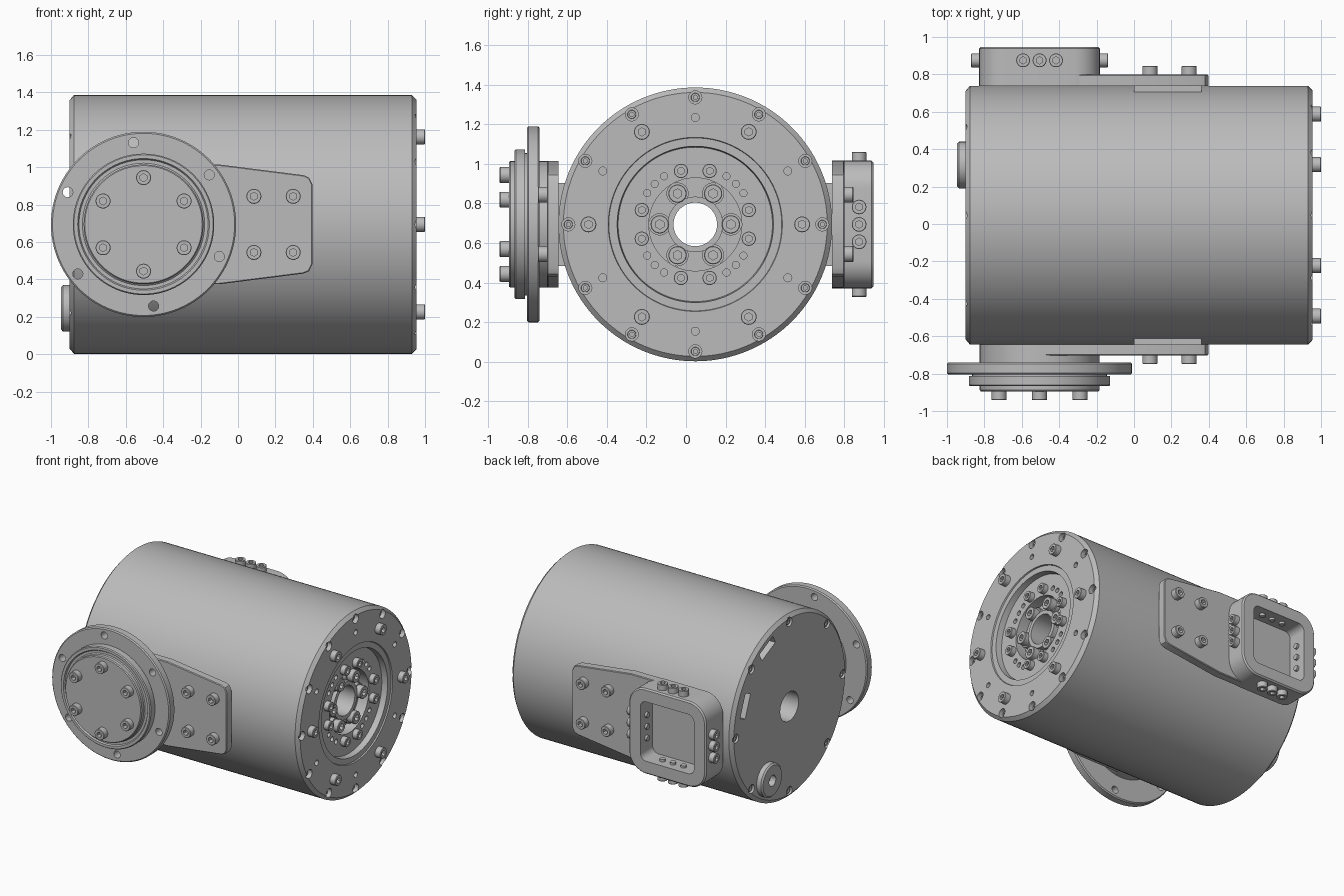
import bpy, bmesh, math
from mathutils import Vector, Matrix

cube = bpy.data.objects.get("Cube")
if cube:
    bpy.data.objects.remove(cube, do_unlink=True)

metal = bpy.data.materials.new("machined_grey")
metal.use_nodes = True
GREY = (0.5, 0.5, 0.5, 1)
metal.diffuse_color = GREY
metal.node_tree.nodes["Principled BSDF"].inputs["Base Color"].default_value = GREY

X, Y, Z = Vector((1, 0, 0)), Vector((0, 1, 0)), Vector((0, 0, 1))
CY, CZ = 0.047, 0.694      # axis of the main body
HX = -0.505                # centre of the side hubs


def finish(name, bm):
    bmesh.ops.recalc_face_normals(bm, faces=bm.faces)
    mesh = bpy.data.meshes.new(name)
    bm.to_mesh(mesh)
    bm.free()
    mesh.materials.append(metal)
    ob = bpy.data.objects.new(name, mesh)
    bpy.context.collection.objects.link(ob)
    return ob


def frame(loc, axis):
    return Matrix.Translation(loc) @ axis.to_track_quat('Z', 'Y').to_matrix().to_4x4()


def lathe(name, profile, loc, axis, seg=96, hexes=(), closed=True):
    """Spin (radius, height) points; indices in hexes become hexagonal."""
    bm = bmesh.new()
    rings = []
    for s in range(seg):
        a = math.tau * s / seg
        k = 1 / math.cos((a + math.pi / 6) % (math.pi / 3) - math.pi / 6)
        rings.append([bm.verts.new((r * (k if i in hexes else 1) * math.cos(a),
                                    r * (k if i in hexes else 1) * math.sin(a), h))
                      for i, (r, h) in enumerate(profile)])
    n = len(profile)
    for s in range(seg):
        p, q = rings[s], rings[(s + 1) % seg]
        for i in range(n if closed else n - 1):
            j = (i + 1) % n
            bm.faces.new((p[i], q[i], q[j], p[j]))
    bmesh.ops.remove_doubles(bm, verts=bm.verts, dist=1e-5)
    bm.transform(frame(loc, axis))
    return finish(name, bm)


def screw(name, loc, axis, r=0.04, h=0.045, shaft=0.02):
    s, t = r * 0.45, r * 0.55
    return lathe(name, [(0, h * .3), (s, h * .3), (s, h), (r * .93, h), (r, h * .93), (r, 0),
                        (t, 0), (t, -shaft), (0, -shaft)], loc, axis, 24, (1, 2), False)


def prism(name, outline, y0, y1, bevel=0.0):
    bm = bmesh.new()
    face = bm.faces.new([bm.verts.new((x, y0, z)) for x, z in outline])
    ext = bmesh.ops.extrude_face_region(bm, geom=[face])
    bmesh.ops.translate(bm, vec=Y * (y1 - y0),
                        verts=[v for v in ext["geom"] if isinstance(v, bmesh.types.BMVert)])
    if bevel:
        rim = [e for e in bm.edges if all(abs(v.co.y - y1) < 1e-5 for v in e.verts)]
        bmesh.ops.bevel(bm, geom=rim, offset=bevel, segments=1, affect='EDGES')
    return finish(name, bm)


def rounded_square(half, r):
    pts = []
    for q in range(4):
        mid = math.radians(45 + 90 * q)
        cx = HX + math.copysign(half - r, math.cos(mid))
        cz = CZ + math.copysign(half - r, math.sin(mid))
        for i in range(9):
            a = mid - math.pi / 4 + math.pi / 16 * i
            pts.append((cx + r * math.cos(a), cz + r * math.sin(a)))
    return pts


def drills(bores, slots=()):
    """One cutter made of round bores (loc, axis, radius, depth each way) and slots."""
    bm = bmesh.new()
    for loc, axis, r, d in bores:
        bmesh.ops.create_cone(bm, cap_ends=True, segments=20, radius1=r, radius2=r,
                              depth=2 * d, matrix=frame(loc, axis))
    for m in slots:
        bmesh.ops.create_cube(bm, size=1, matrix=m)
    return finish("cutter", bm)


def cut(ob, cutter, keep=False):
    mod = ob.modifiers.new("cut", 'BOOLEAN')
    mod.operation, mod.solver, mod.object = 'DIFFERENCE', 'EXACT', cutter
    bpy.context.view_layer.objects.active = ob
    bpy.ops.object.modifier_apply(modifier="cut")
    if not keep:
        bpy.data.objects.remove(cutter, do_unlink=True)


def polar(x, r, deg):
    a = math.radians(deg)
    return Vector((x, CY + r * math.cos(a), CZ + r * math.sin(a)))


def hub(y, r, deg):
    a = math.radians(deg)
    return Vector((HX + r * math.cos(a), y, CZ + r * math.sin(a)))


# Main drum: stepped output face and through bore
FACE, BACK = 0.955, -0.9
body = lathe("main_drum", [
    (.11, BACK), (.665, BACK), (.692, -.877), (.692, .93), (.667, FACE), (.44, FACE),
    (.437, .945), (.395, .945), (.39, .9), (.235, .9), (.235, .82), (.14, .82),
    (.14, .87), (.11, .87)], Vector((0, CY, CZ)), X, 128)

# Holes in both ends of the drum, plus the two connector slots
bores = [(polar(FACE, .642, 30 * k), X, .033, .05) for k in range(12)]
bores += [(polar(FACE, .54, 30 + 60 * k), X, .02, .03) for k in range(6)]
bores += [(polar(.9, .29, 45 + 90 * k + d), X, .018, .03) for k in range(4) for d in (-12, 0, 12)]
bores += [(polar(BACK, .64, 45 * k), X, .033, .04) for k in range(8)]
slots = [Matrix.Translation(polar(BACK, r, deg)) @ Matrix.Rotation(math.radians(deg), 4, 'X')
         @ Matrix.Diagonal((.12, .065, .18, 1)) for r, deg in ((.565, 21), (.6, 64))]
cut(body, drills(bores, slots))

# Screws of the output face
for k in range(6):
    screw("face_screw", polar(FACE, .54, 60 * k), X)
    screw("hub_screw", polar(.85, .18, 60 * k), X, .046, .05, .04)
    lathe("hub_screw_seat", [(0, .81), (.056, .81), (.056, .85), (0, .85)],
          polar(0, .18, 60 * k), X, 24, (), False)
for k in range(4):
    for d in (-15, 15):
        screw("output_screw", polar(.9, .28, 90 * k + d), X, .036, .04)
for k in range(12):
    screw("rim_screw", polar(.91, .642, 30 * k), X, .022, .02, .01)
for k in range(8):
    screw("rear_rim_screw", polar(-.87, .64, 45 * k), -X, .024, .02, .01)

# Cable gland on the rear face
lathe("cable_gland", [(.04, -.01), (.125, -.01), (.125, .035), (.113, .046), (.04, .046)],
      Vector((BACK, .315, .245)), -X, 48)

# Side arms with saddles against the drum, matching front and back
taper = [(HX, .32), (-.1, .32), (.35, .263), (.38, .25), (.397, .215)]
arm_outline = [(x, CZ + z) for x, z in taper] + [(x, CZ - z) for x, z in reversed(taper)]
saddle_outline = [(0, CZ - .21), (.36, CZ - .21), (.36, CZ + .21), (0, CZ + .21)]
for side, y0, y1, label in ((-1, -.645, -.702, "front"), (1, .739, .80, "back")):
    prism(label + "_arm", arm_outline, y0, y1, .005)
    prism(label + "_saddle", saddle_outline, y0 - side * .07, y0 + side * .005)
    for x in (.085, .295):
        for z in (-.15, .15):
            screw(label + "_arm_screw", Vector((x, y1, CZ + z)), Y * side, .04, .046)

# Front mounting flange, turned as one stack
flange = lathe("mounting_flange", [
    (0, .645), (.32, .645), (.32, .74), (.487, .74), (.495, .748), (.495, .797), (.487, .805),
    (.36, .805), (.36, .813), (.378, .813), (.378, .86), (.372, .867), (.352, .867),
    (.345, .857), (.327, .857), (.32, .863), (.32, .888), (.314, .895), (0, .895)],
    Vector((HX, 0, CZ)), -Y, 96, (), False)
cut(flange, drills([(hub(-.77, .44, 37 + 60 * k), Y, .027, .06) for k in range(6)]))
for k in range(6):
    screw("flange_screw", hub(-.895, .25, 30 + 60 * k), -Y, .04, .047)

# Back housing: open rounded box with three screws through each wall
housing = prism("back_housing", rounded_square(.323, .14), .739, .947, .01)
pocket = prism("cutter", rounded_square(.225, .05), .80, 1.0)
cut(housing, pocket)
for axis, along in ((X, Z), (-X, Z), (Z, X), (-Z, X)):
    for step in (-.088, 0, .088):
        screw("housing_screw", Vector((HX, .875, CZ)) + axis * .323 + along * step, axis,
              .037, .043, .115)

# Smooth shading with crisp edges
bpy.ops.object.select_all(action='DESELECT')
for ob in bpy.context.collection.objects:
    if ob.type == 'MESH' and ob.data.materials and ob.data.materials[0] == metal:
        ob.select_set(True)
        bpy.context.view_layer.objects.active = ob
bpy.ops.object.shade_smooth_by_angle(angle=math.radians(30))
